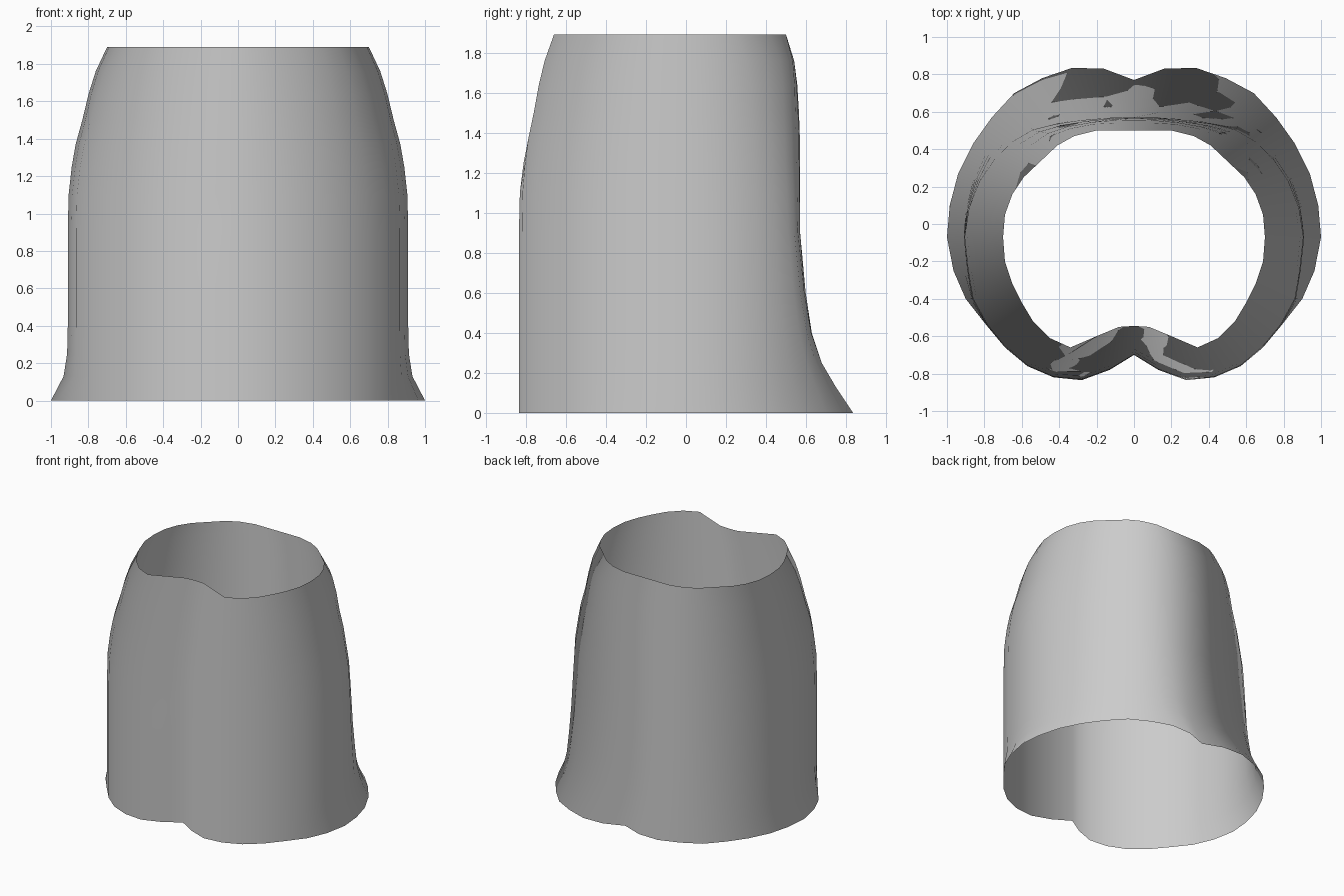
import bpy
import bmesh
from mathutils import Vector

default_cube = bpy.data.objects.get("Cube")
if default_cube:
    bpy.data.objects.remove(default_cube)

# Half outlines, from the front crease round to the back centre
HEM = [(0, -.70), (.13, -.78), (.28, -.835), (.43, -.82), (.57, -.76),
       (.69, -.66), (.79, -.54), (.9, -.4), (.965, -.25), (1, -.07),
       (.985, .1), (.94, .27), (.86, .43), (.76, .57), (.64, .7),
       (.49, .78), (.33, .835), (.16, .83), (0, .77)]
COLLAR = [(0, -.545), (.08, -.55), (.2, -.6), (.34, -.66), (.45, -.61),
          (.54, -.52), (.6, -.42), (.65, -.32), (.69, -.2), (.7, -.07),
          (.69, .05), (.65, .16), (.59, .25), (.5, .335), (.41, .42),
          (.32, .47), (.2, .5), (.1, .5), (0, .5)]

# Height, sideways hem flare, rear hem flare, collar taper, rear corner tuck
LEVELS = [(0, 1, 1, 0, 0), (.13, .25, .66, 0, 0), (.25, .04, .4, 0, .01),
          (.4, 0, .21, 0, .02), (.6, 0, .1, 0, .035), (.9, 0, 0, 0, .05),
          (1.1, 0, 0, .02, .06), (1.25, 0, 0, .1, .07),
          (1.37, 0, 0, .2, .07), (1.5, 0, 0, .37, .065),
          (1.64, 0, 0, .53, .05), (1.76, 0, 0, .71, .03), (1.89, 0, 0, 1, 0)]


def clamp(value):
    return max(0, min(1, value))


def waist_point(hem):
    """Pull a hem point in to the straight middle of the shell."""
    x, y = hem
    narrowing = .09 * clamp((y + .55) / .35)
    flattening = .437 * y ** 3 if y > 0 else 0
    return Vector((x * (1 - narrowing), y - flattening))


def shell_point(hem, collar, level):
    """Blend hem, waist and collar outlines at one level."""
    height, side_flare, rear_flare, taper, tuck = level
    waist = waist_point(hem)
    # The back stays upright longer than the front before it tapers
    rear_taper = taper ** (1 + 1.5 * clamp(2 * waist.y))
    x = waist.x + side_flare * (hem[0] - waist.x) + taper * (collar[0] - waist.x)
    y = waist.y + rear_flare * (hem[1] - waist.y) + rear_taper * (collar[1] - waist.y)
    # The rear corners are drawn in, most of all above the middle
    corner = clamp(3 * waist.x * waist.y)
    return Vector((x - .65 * tuck * corner, y - .8 * tuck * corner, height))


def build_ring(bm, level):
    """Make one closed ring by mirroring the half outline."""
    half = [shell_point(hem, collar, level) for hem, collar in zip(HEM, COLLAR)]
    mirrored = [Vector((-p.x, p.y, p.z)) for p in reversed(half[1:-1])]
    return [bm.verts.new(point) for point in half + mirrored]


# Open shell lofted through the rings
bm = bmesh.new()
rings = [build_ring(bm, level) for level in LEVELS]
for lower, upper in zip(rings, rings[1:]):
    for i in range(len(lower)):
        j = (i + 1) % len(lower)
        face = bm.faces.new((lower[i], lower[j], upper[j], upper[i]))
        face.smooth = True
mesh = bpy.data.meshes.new("garment_shell")
bm.to_mesh(mesh)
bm.free()

# Even, barrel-like shading across the creases
mesh.normals_split_custom_set_from_vertices(
    [Vector((v.co.x, v.co.y, 0)).normalized() for v in mesh.vertices])

# Plain grey cloth
grey = bpy.data.materials.new("plain grey")
grey.use_nodes = True
colour = (.6, .6, .6, 1)
grey.diffuse_color = colour
grey.node_tree.nodes["Principled BSDF"].inputs["Base Color"].default_value = colour
mesh.materials.append(grey)

shell = bpy.data.objects.new("garment_shell", mesh)
bpy.context.collection.objects.link(shell)
